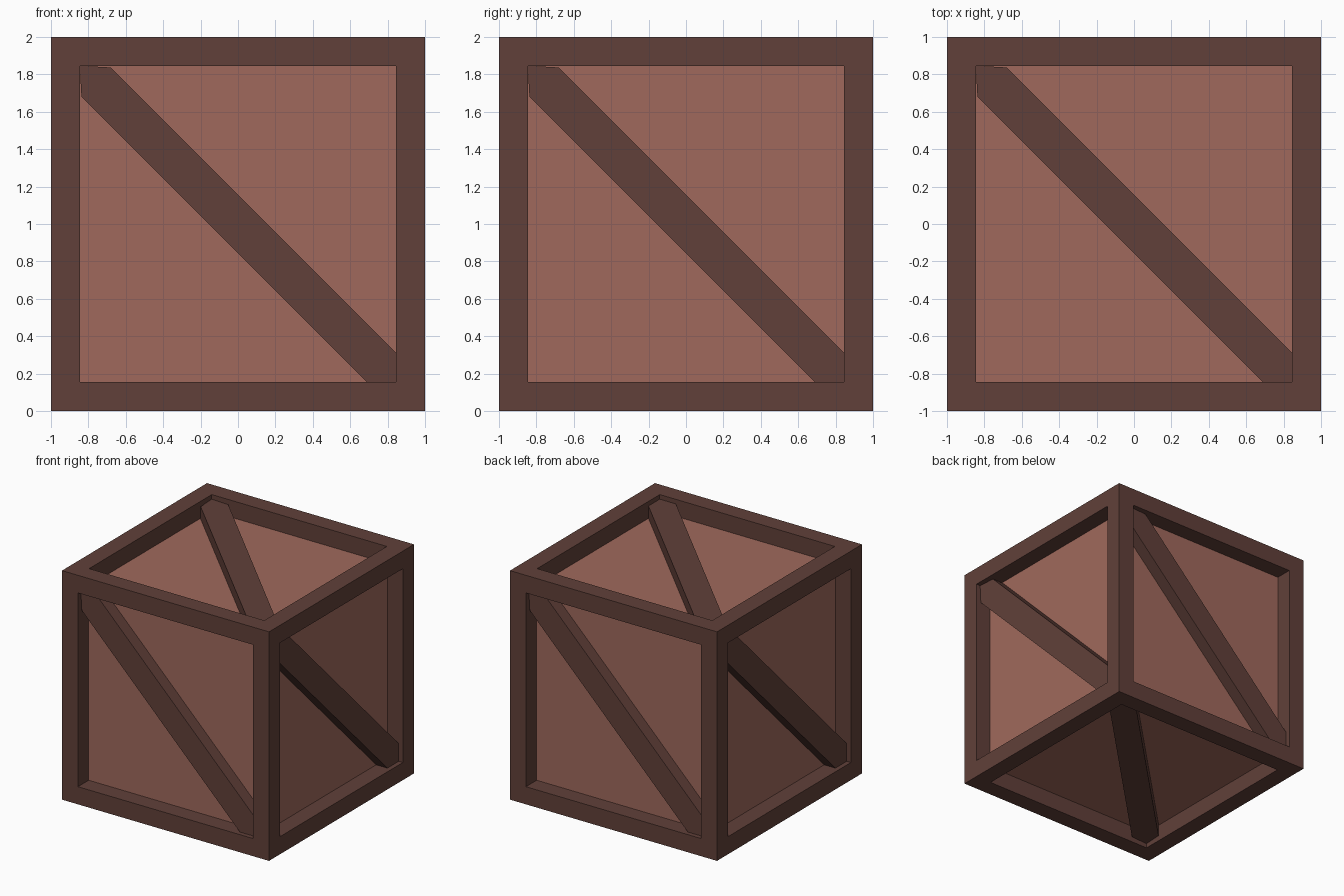
import bpy, bmesh, math
from mathutils import Matrix

if "Cube" in bpy.data.objects:
    bpy.data.objects.remove(bpy.data.objects["Cube"])

INNER = 0.846    # half width of each frame opening
RECESS = 0.148   # panel depth below the frame face
BRACE_TOP = 0.96 # outer plane of the diagonal boards


def material(name, rgb):
    m = bpy.data.materials.new(name)
    m.diffuse_color = (*rgb, 1)
    m.use_nodes = True
    m.node_tree.nodes["Principled BSDF"].inputs["Base Color"].default_value = m.diffuse_color
    return m


dark = material("dark_wood", (0.119, 0.051, 0.041))
light = material("light_wood", (0.350, 0.141, 0.107))


def add_object(name, bm, mats):
    bmesh.ops.recalc_face_normals(bm, faces=bm.faces)
    me = bpy.data.meshes.new(name)
    bm.to_mesh(me)
    bm.free()
    for m in mats:
        me.materials.append(m)
    ob = bpy.data.objects.new(name, me)
    bpy.context.collection.objects.link(ob)
    return ob


# Crate body: each cube face is inset to leave a frame, then sunk as a panel
bm = bmesh.new()
bmesh.ops.create_cube(bm, size=2)
panels = list(bm.faces)
bmesh.ops.inset_individual(bm, faces=panels, thickness=1 - INNER, use_even_offset=True)
for ext in [bmesh.ops.extrude_discrete_faces(bm, faces=panels)["faces"]]:
    for f in ext:
        f.normal_update()
        n = f.normal.copy()
        bmesh.ops.translate(bm, verts=f.verts, vec=-n * RECESS)
        f.material_index = 1
body = add_object("crate_frame_and_panels", bm, [dark, light])
body.location.z = 1

# Diagonal boards: one outline, turned onto all six sides
a, b, c = INNER, 0.69, 0.837
outline = [(-c, 0.68), (b, -a), (a, -a), (a, -b), (-0.68, c), (-a, a)]
rx = Matrix.Rotation(math.pi / 2, 4, 'X')
sides = {"top": Matrix.Identity(4), "bottom": rx @ rx}
for i, name in enumerate(("front", "right", "back", "left")):
    sides[name] = Matrix.Rotation(i * math.pi / 2, 4, 'Z') @ rx

for name, turn in sides.items():
    bm = bmesh.new()
    base = bm.faces.new([bm.verts.new((x, y, 1 - RECESS - 0.004)) for x, y in outline])
    ext = bmesh.ops.extrude_face_region(bm, geom=[base], use_keep_orig=True)["geom"]
    for v in ext:
        if isinstance(v, bmesh.types.BMVert):
            v.co.z = BRACE_TOP
    ob = add_object(name + "_diagonal_board", bm, [dark])
    ob.matrix_world = Matrix.Translation((0, 0, 1)) @ turn
